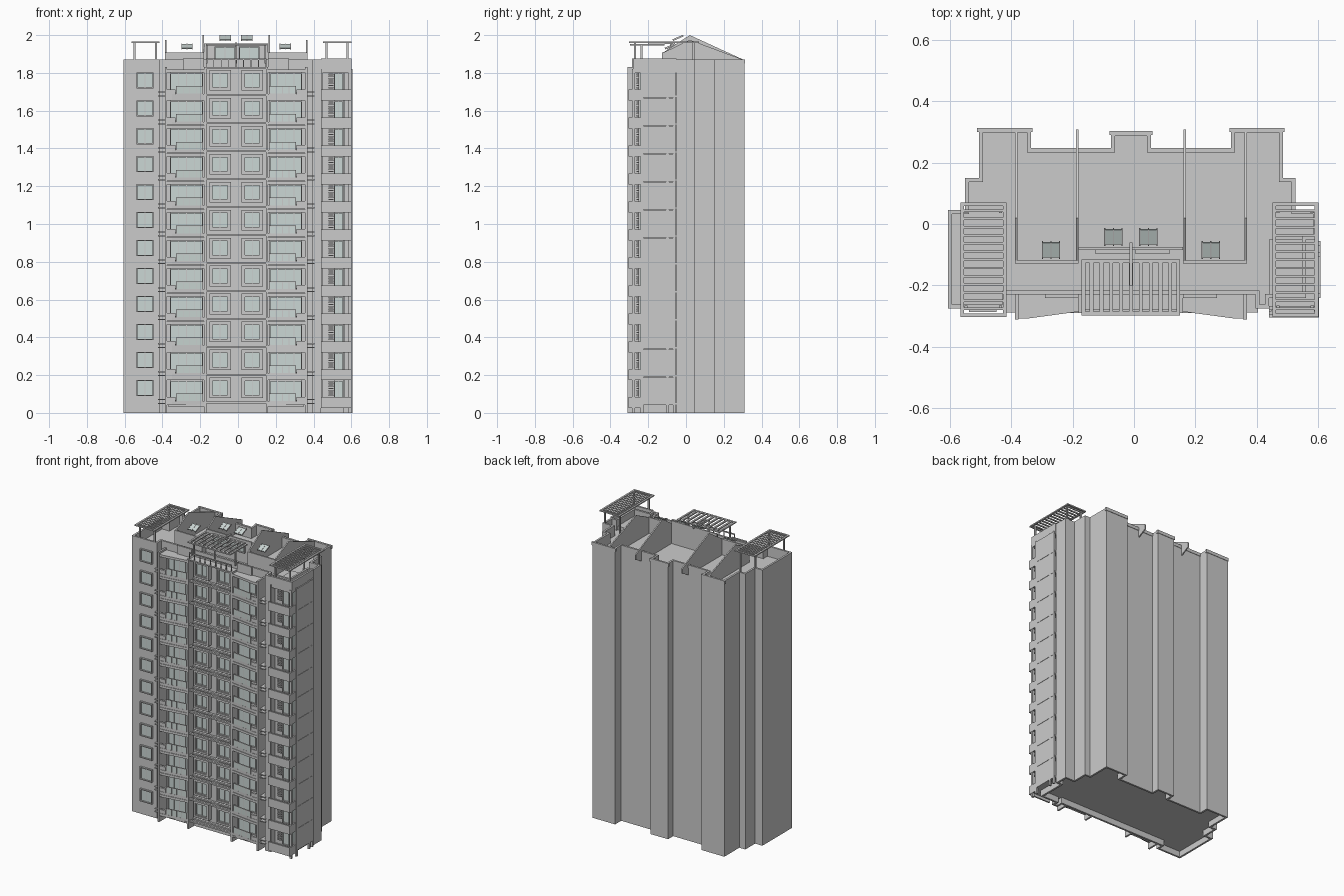
import bpy, bmesh
from mathutils import Matrix, Vector

if "Cube" in bpy.data.objects:
    bpy.data.objects.remove(bpy.data.objects["Cube"])

parts = {}
CX = -0.01          # mirror axis of the central facade
FLOORS = [0.055 + 0.148 * i for i in range(12)]

glass = bpy.data.materials.new("pale_glass")
glass.diffuse_color = (0.6, 0.68, 0.66, 1)
glass.use_nodes = True
glass.node_tree.nodes["Principled BSDF"].inputs["Base Color"].default_value = glass.diffuse_color


def bm_of(name):
    return parts.setdefault(name, bmesh.new())


def box(name, x0, x1, y0, y1, z0, z1, tilt=0.0):
    c = Vector(((x0 + x1) / 2, (y0 + y1) / 2, (z0 + z1) / 2))
    m = Matrix.Translation(c) @ Matrix.Rotation(tilt, 4, 'X')
    m = m @ Matrix.Diagonal((abs(x1 - x0), abs(y1 - y0), abs(z1 - z0), 1))
    bmesh.ops.create_cube(bm_of(name), size=1, matrix=m)


def prism(name, pts, direction):
    """Extrude a planar outline of 3D points along a direction."""
    bm = bm_of(name)
    f = bm.faces.new([bm.verts.new(p) for p in pts])
    r = bmesh.ops.extrude_face_region(bm, geom=[f])
    vs = [v for v in r['geom'] if isinstance(v, bmesh.types.BMVert)]
    bmesh.ops.translate(bm, verts=vs, vec=direction)


def mx(s, x):
    """Side s=-1 keeps x, s=1 mirrors it over the facade axis."""
    return x if s < 0 else 2 * CX - x


def frame(name, x0, x1, y0, y1, z0, z1, t):
    box(name, x0, x0 + t, y0, y1, z0, z1)
    box(name, x1 - t, x1, y0, y1, z0, z1)
    box(name, x0, x1, y0, y1, z0, z0 + t)
    box(name, x0, x1, y0, y1, z1 - t, z1)


def window(x0, x1, y, z0, z1, n=2):
    """Framed window on a wall facing -y."""
    box("window_glass", x0, x1, y - 0.004, y + 0.005, z0, z1)
    frame("window_frames", x0, x1, y - 0.012, y + 0.005, z0, z1, 0.006)
    for i in range(1, n):
        x = x0 + (x1 - x0) * i / n
        box("window_frames", x - 0.002, x + 0.002, y - 0.008, y, z0, z1)


def pergola(name, x0, x1, y0, y1, z, nx, ny):
    frame_t = 0.012
    box(name, x0, x0 + frame_t, y0, y1, z - 0.008, z)
    box(name, x1 - frame_t, x1, y0, y1, z - 0.008, z)
    box(name, x0, x1, y0, y0 + frame_t, z - 0.008, z)
    box(name, x0, x1, y1 - frame_t, y1, z - 0.008, z)
    for i in range(1, ny):
        y = y0 + (y1 - y0) * i / ny
        box(name, x0, x1, y - 0.004, y + 0.004, z - 0.008, z)
    for i in range(1, nx):
        x = x0 + (x1 - x0) * i / nx
        box(name, x - 0.006, x + 0.006, y0, y1, z - 0.008, z)


# Main tower: stepped footprint, sunken roof deck and hollow base
outline = [(-.605, -.275), (-.415, -.275), (-.415, -.23), (.395, -.23),
           (.395, -.275), (.44, -.275), (.44, -.24), (.56, -.24), (.56, -.05),
           (.595, -.05), (.595, .045), (.525, .045), (.525, .15), (.485, .15),
           (.485, .31), (.315, .31), (.315, .245), (.055, .245), (.055, .30),
           (-.075, .30), (-.075, .245), (-.335, .245), (-.335, .31),
           (-.505, .31), (-.505, .15), (-.55, .15), (-.55, .045), (-.605, .045)]
prism("tower_body", [(x, y, 0) for x, y in outline], (0, 0, 1.87))
body = bm_of("tower_body")
bmesh.ops.recalc_face_normals(body, faces=body.faces[:])
for sign, depth in ((1, -0.07), (-1, 0.04)):
    f = [f for f in body.faces if f.normal.z * sign > 0.9][0]
    bmesh.ops.inset_region(body, faces=[f], thickness=0.013, use_even_offset=True)
    r = bmesh.ops.extrude_face_region(body, geom=[f])
    bmesh.ops.translate(body, vec=(0, 0, depth),
                        verts=[v for v in r['geom'] if isinstance(v, bmesh.types.BMVert)])
    if f.is_valid:
        bmesh.ops.delete(body, geom=[f], context='FACES_ONLY')

# Roof cap over the open right corner
box("corner_roof_cap", .44, .6, -.28, -.05, 1.80, 1.825)
box("corner_roof_cap", .44, .6, -.28, -.267, 1.825, 1.875)
box("corner_roof_cap", .588, .6, -.28, -.05, 1.825, 1.875)

# Full-height facade fins and corner frame posts
for s in (-1, 1):
    for x0, x1, y in ((-.387, -.375, -.31), (-.180, -.168, -.29)):
        box("facade_fins", mx(s, x0), mx(s, x1), y, -.22, 0, 1.83)
for y in (-.24, -.105, -.07):
    box("corner_frame", .595, .607, y, y + .014, 0, 1.82)
box("corner_frame", .585, .6, -.285, -.27, 0, 1.82)
box("corner_frame", .44, .447, -.285, -.24, .05, 1.82)

# Repeating floors
for z in FLOORS:
    w0, w1 = z + .035, z + .12
    window(-.537, -.447, -.275, w0, w1)
    # central pair of windows in deep surrounds, with floor beam
    for s in (-1, 1):
        a, b = sorted((mx(s, -.14), mx(s, -.05)))
        frame("window_surrounds", a - .012, b + .012, -.262, -.225, w0 - .012, w1 + .012, .012)
        window(a, b, -.245, w0, w1)
        # slanted bay balcony: floor slab, head band, back glazing
        bay = [(-.38, -.225), (-.38, -.308), (-.35, -.308), (-.172, -.284), (-.172, -.225)]
        for za, h in ((z - .012, .018), (z + .118, .016)):
            prism("bay_slabs", [(mx(s, x), y, za) for x, y in bay], (0, 0, h))
        a, b = sorted((mx(s, -.36), mx(s, -.185)))
        window(a, b, -.23, z + .008, z + .118, 4)
        # side upstand, then glazed railing that follows the slant
        a, b = sorted((mx(s, -.375), mx(s, -.33)))
        box("bay_upstands", a, b, -.305, -.292, z + .006, z + .03)
        rail = lambda t: (-.325 + .137 * t, -.304 + .018 * t)
        for name, inset, lo, hi, th in (("railing_glass", .04, .008, .044, .003),
                                        ("railing_bars", 0, .042, .048, .007),
                                        ("railing_bars", 0, .004, .010, .007)):
            for i in range(4):
                (xa, ya), (xb, yb) = rail((i + inset) / 4), rail((i + 1 - inset) / 4)
                prism(name, [(mx(s, xa), ya, z + lo), (mx(s, xb), yb, z + lo),
                             (mx(s, xb), yb, z + hi), (mx(s, xa), ya, z + hi)], (0, th, 0))
        for i in range(5):
            x, y = rail(i / 4)
            box("railing_bars", mx(s, x) - .003, mx(s, x) + .003, y, y + .007, z, z + .048)
        # air-conditioner ledges beside the bays
        a, b = sorted((mx(s, -.424), mx(s, -.384)))
        for dz in (-.008, .012):
            box("unit_ledges", a, b, -.288, -.228, z + dz, z + dz + .006)
    box("floor_beams", -.17, .15, -.285, -.27, z - .006, z + .004)
    box("floor_beams", -.17, .15, -.245, -.228, z - .006, z + .004)
    # right corner balcony: slab, parapet, louvres, glazing and side frame
    box("corner_balcony_slabs", .44, .6, -.302, -.05, z - .012, z)
    box("corner_balcony_parapets", .44, .6, -.305, -.295, z - .03, z + .028)
    box("corner_balcony_parapets", .592, .602, -.305, -.24, z - .03, z + .028)
    frame("corner_frame", .595, .607, -.24, -.055, z - .014, z + .132, .009)
    window(.508, .56, -.24, z + .005, z + .118)
    box("window_glass", .557, .563, -.22, -.11, z + .02, z + .118)
    for i in range(7):
        box("louvres", .48, .505, -.262, -.24, z + .035 + i * .012, z + .042 + i * .012)

# Ground-level plinth bands under the bays
for s in (-1, 1):
    a, b = sorted((mx(s, -.37), mx(s, -.18)))
    box("base_band", a, b, -.29, -.228, .035, .045)

# Gabled roof fins running front to back
def roof_fin(x, front, peak):
    pts = [(-.125, 1.80), (-.125, front), (.02, peak), (.308, 1.868), (.308, 1.835), (.24, 1.80)]
    prism("roof_fins", [(x - .004, y, z) for y, z in pts], (.008, 0, 0))

for s in (-1, 1):
    roof_fin(mx(s, -.383), 1.905, 1.975)
    roof_fin(mx(s, -.185), 1.905, 2.0)
    # low attic walls and tilted skylights
    a, b = sorted((mx(s, -.387), mx(s, -.18)))
    box("attic_walls", a, b, -.128, -.118, 1.795, 1.908)
    for x, y, z in ((-.27, -.084, 1.94), (-.067, -.042, 1.985)):
        cx = mx(s, x)
        box("skylight_glass", cx - .026, cx + .026, y - .026, y + .026, z - .003, z + .003, .4)
        for dx in (-.028, 0, .028):
            box("skylight_frames", cx + dx - .002, cx + dx + .002, y - .03, y + .03, z - .004, z + .005, .4)
    # stair-stepped upper parapet return at the outer attic ends
    a, b = sorted((mx(s, -.29), mx(s, -.18)))
    box("bay_roof_parapet", a, b, -.24, -.228, 1.81, 1.875)

# Central attic front with window, and its pergola
box("attic_walls", -.18, .16, -.085, -.075, 1.795, 1.955)
window(-.125, -.012, -.085, 1.87, 1.94)
window(.005, .115, -.085, 1.87, 1.94)
pergola("central_pergola", -.17, .15, -.297, -.115, 1.952, 10, 1)
for x in (-.165, -.01, .145):
    box("central_pergola", x - .004, x + .004, -.24, -.23, 1.85, 1.95)
box("central_pergola", -.015, -.005, -.2, -.06, 1.952, 1.96)
# terrace balustrade
box("terrace_rail", -.17, .15, -.285, -.278, 1.868, 1.875)
box("terrace_rail", -.17, .15, -.285, -.228, 1.82, 1.828)
for i in range(9):
    box("terrace_rail", -.17 + i * .0395, -.166 + i * .0395, -.285, -.278, 1.828, 1.87)

# Corner pergolas on posts
for x0 in (-.565, .45):
    pergola("corner_pergolas", x0, x0 + .15, -.303, .07, 1.965, 1, 14)
    for x in (x0 + .018, x0 + .13):
        for y in (-.27, .04):
            box("pergola_posts", x - .005, x + .005, y - .005, y + .005, 1.80, 1.96)

# Thin cornice along the back steps
for x0, x1, y in ((-.51, -.33, .31), (-.335, -.075, .245), (-.08, .06, .30), (.055, .315, .245), (.31, .49, .31)):
    box("back_cornice", x0, x1, y - .01, y + .003, 1.85, 1.872)

# Turn every part into an object
for name, bm in parts.items():
    bmesh.ops.recalc_face_normals(bm, faces=bm.faces[:])
    me = bpy.data.meshes.new(name)
    bm.to_mesh(me)
    bm.free()
    if "glass" in name:
        me.materials.append(glass)
    bpy.context.collection.objects.link(bpy.data.objects.new(name, me))
